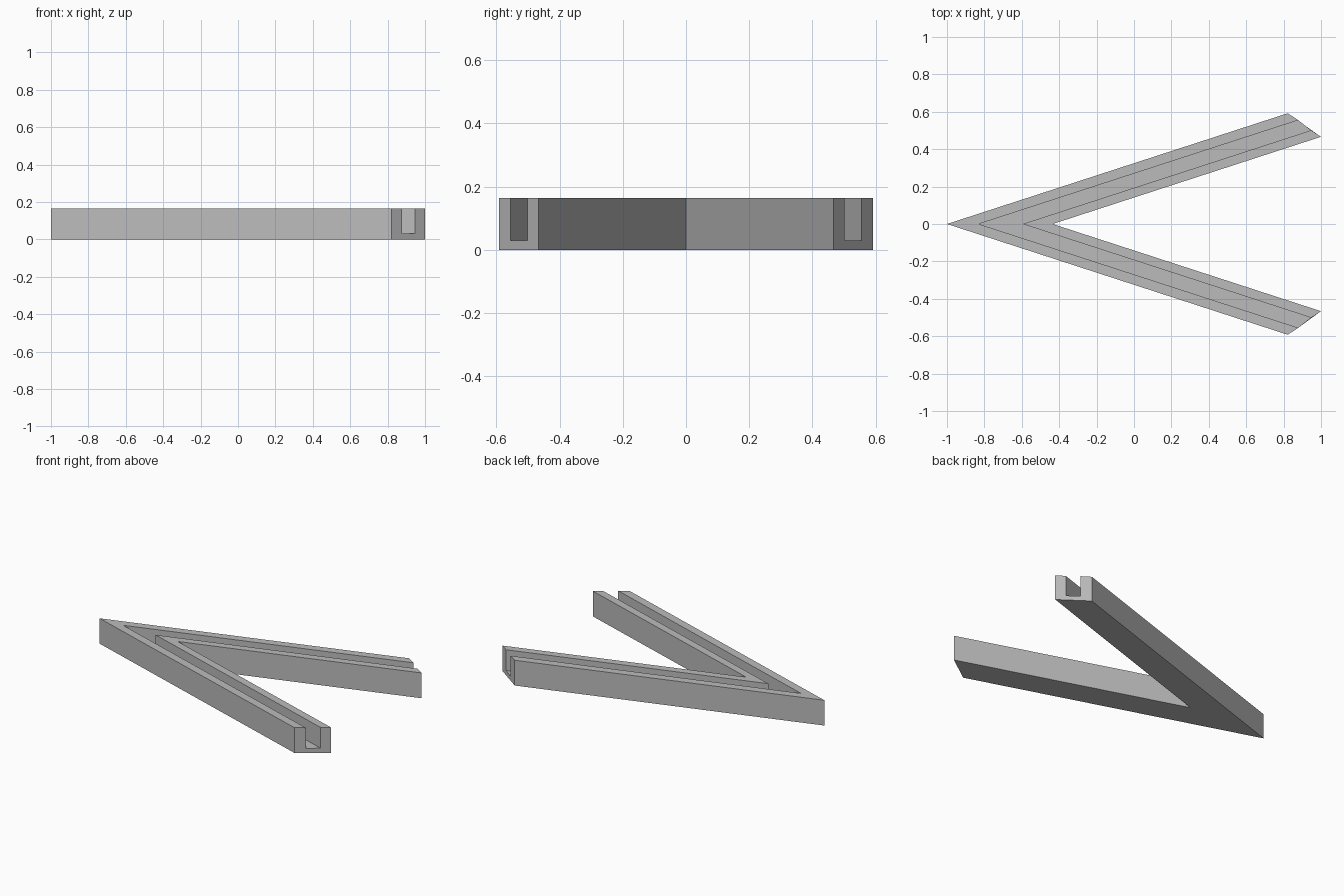
import bpy
import bmesh
import math

cube = bpy.data.objects.get("Cube")
if cube:
    bpy.data.objects.remove(cube, do_unlink=True)

HEIGHT, FLOOR = 0.165, 0.03
SLOPE = math.tan(math.radians(18))

# Single matte grey
grey = bpy.data.materials.new("plain grey")
colour = (0.5, 0.5, 0.5, 1)
grey.diffuse_color = colour
grey.use_nodes = True
grey.node_tree.nodes["Principled BSDF"].inputs["Base Color"].default_value = colour

# Each wall line of the channel: where it meets the mitre, and its y at the arm end
outer, groove_outer = (-1.0, 0.592), (-0.83, 0.555)
groove_inner, inner = (-0.595, 0.501), (-0.435, 0.466)

# U-shaped cross-section, walked around once
section = [(outer, 0), (outer, HEIGHT),
           (groove_outer, HEIGHT), (groove_outer, FLOOR),
           (groove_inner, FLOOR), (groove_inner, HEIGHT),
           (inner, HEIGHT), (inner, 0)]

# One arm: the section swept from the mitre to the slanted open end
bm = bmesh.new()
mitre = [bm.verts.new((x, 0, z)) for (x, y), z in section]
end = [bm.verts.new((x + y / SLOPE, y, z)) for (x, y), z in section]
for i in range(len(section)):
    j = (i + 1) % len(section)
    bm.faces.new((mitre[i], mitre[j], end[j], end[i]))
bm.faces.new(end)
bmesh.ops.recalc_face_normals(bm, faces=bm.faces)

mesh = bpy.data.meshes.new("v_channel")
bm.to_mesh(mesh)
bm.free()
mesh.materials.append(grey)
channel = bpy.data.objects.new("v_channel", mesh)
bpy.context.collection.objects.link(channel)

# Mirrored second arm, joined at the mitre
mirror = channel.modifiers.new("second_arm", "MIRROR")
mirror.use_axis = (False, True, False)
mirror.use_clip = True
